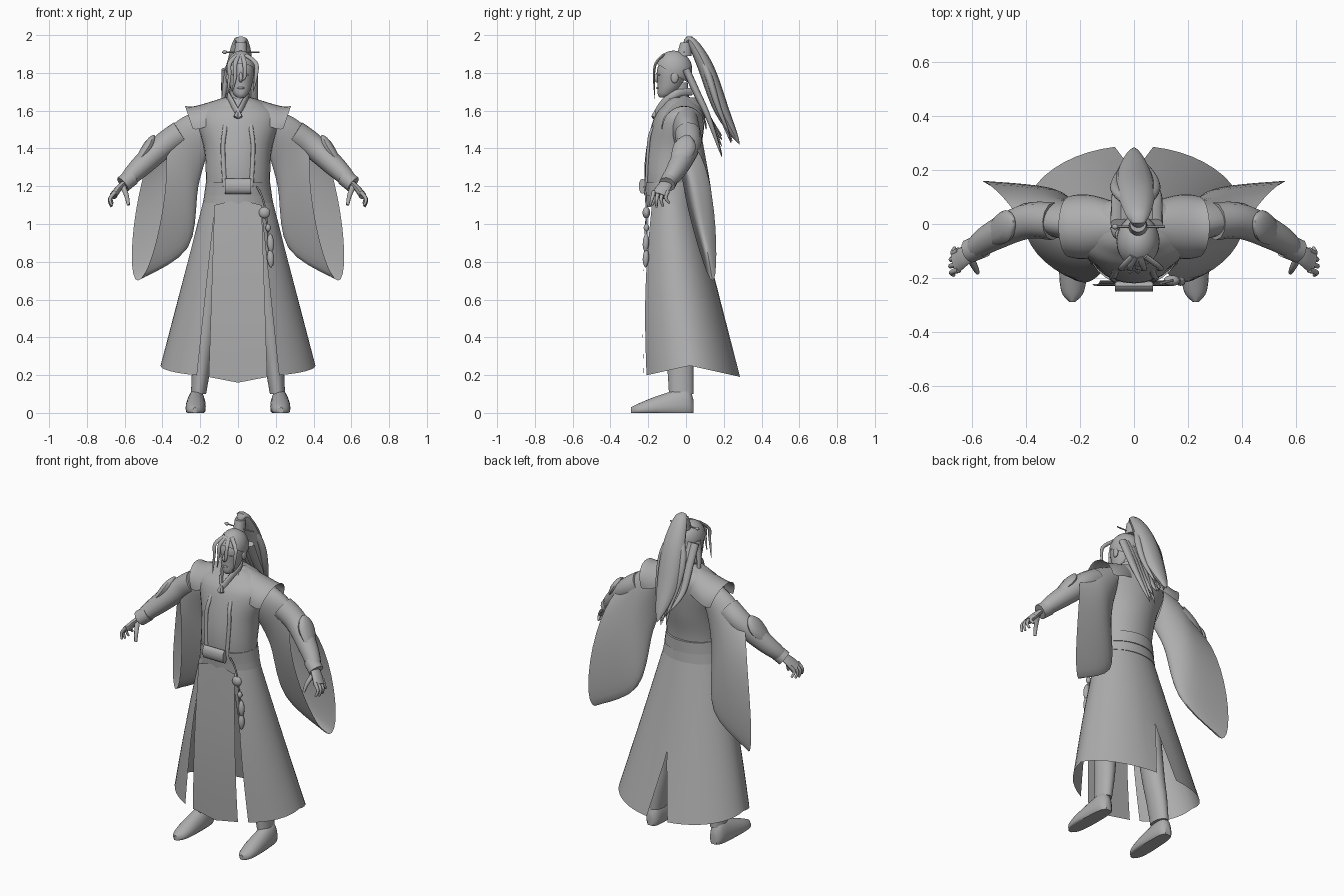
import bpy, bmesh, random
from math import sin, cos, pi, radians
from mathutils import Vector

cube = bpy.data.objects.get("Cube")
if cube:
    bpy.data.objects.remove(cube)
random.seed(4)

X, Y, Z = (Vector(axis) for axis in ((1, 0, 0), (0, 1, 0), (0, 0, 1)))
grey = (.42, .42, .42, 1)
clay = bpy.data.materials.new("plain grey")
clay.use_nodes = True
clay.diffuse_color = grey
clay.node_tree.nodes["Principled BSDF"].inputs["Base Color"].default_value = grey


def finish(name, bm, mirror=False):
    bmesh.ops.recalc_face_normals(bm, faces=bm.faces)
    mesh = bpy.data.meshes.new(name)
    bm.to_mesh(mesh)
    bm.free()
    part = bpy.data.objects.new(name, mesh)
    bpy.context.collection.objects.link(part)
    mesh.materials.append(clay)
    bpy.ops.object.select_all(action="DESELECT")
    part.select_set(True)
    bpy.context.view_layer.objects.active = part
    bpy.ops.object.shade_smooth_by_angle(angle=radians(45))
    if mirror:
        part.modifiers.new("mirror", "MIRROR")


def skin(name, rows, closed=True, caps=True, mirror=False):
    """Skin equal rows of points; closed rows become rings."""
    bm = bmesh.new()
    rings = [[bm.verts.new(point) for point in row] for row in rows]
    count = len(rings[0])
    for low, high in zip(rings, rings[1:]):
        for i in range(count if closed else count - 1):
            j = (i + 1) % count
            bm.faces.new((low[i], low[j], high[j], high[i]))
    if closed and caps:
        bm.faces.new(rings[0])
        bm.faces.new(rings[-1])
    finish(name, bm, mirror)


def steps(count, start=0, end=1):
    return [start + (end - start) * i / (count - 1) for i in range(count)]


def turn(count):
    return [2 * pi * i / count for i in range(count)]


def smooth(keys, parts=5):
    """Catmull-Rom curve through tuples of numbers."""
    padded = [keys[0], *keys, keys[-1]]
    result = []
    for group in zip(padded, padded[1:], padded[2:], padded[3:]):
        for t in steps(parts + 1)[:-1]:
            result.append([b + t / 2 * (c - a + t * (2 * a - 5 * b + 4 * c - d + t * (3 * (b - c) + d - a)))
                           for a, b, c, d in zip(*group)])
    return result + [list(keys[-1])]


def stack(name, keys, lean=lambda z: 0, mirror=False):
    """Level ellipses given as height, half width, front and back."""
    rows = [[Vector((lean(z) + wide * sin(a), (front + back) / 2 - (back - front) / 2 * cos(a), z))
             for a in turn(28)] for z, wide, front, back in smooth(keys)]
    skin(name, rows, mirror=mirror)


def even(t):
    return 1


def pointed(t):
    return 1 - .95 * t ** 3


def leaf(t):
    return .15 + .85 * sin(pi * t)


def tube(name, path, wide, deep, swell=even, side=X, mirror=False):
    """Ellipses along a smooth path, scaled by the swell rule."""
    points = [Vector(point) for point in smooth(path)]
    last = len(points) - 1
    rows = []
    for i, point in enumerate(points):
        along = (points[min(i + 1, last)] - points[max(i - 1, 0)]).normalized()
        across = (side - along * side.dot(along)).normalized()
        out = along.cross(across)
        size = swell(i / last)
        rows.append([point + (across * wide * cos(a) + out * deep * sin(a)) * size for a in turn(12)])
    skin(name, rows, mirror=mirror)


def sphere(centre, size):
    bm = bmesh.new()
    bmesh.ops.create_uvsphere(bm, u_segments=24, v_segments=16, radius=1)
    bmesh.ops.scale(bm, vec=size, verts=bm.verts)
    bmesh.ops.translate(bm, vec=centre, verts=bm.verts)
    return bm


# Torso, neck and waist
stack("torso", [(1.1, .17, -.2, .04), (1.25, .17, -.22, .05), (1.4, .18, -.21, .08),
                (1.56, .22, -.17, .1), (1.63, .16, -.12, .09), (1.67, .07, -.09, .05)])
stack("neck", [(1.6, .05, -.1, .02), (1.75, .04, -.09, .01)])
stack("waist_flap", [(1.09, .19, -.21, .06), (1.2, .17, -.22, .05)])
stack("belt", [(1.15, .18, -.22, .06), (1.22, .17, -.23, .06)])
tube("belt_knot", [(-.07, -.23, 1.2), (.07, -.23, 1.2)], wide=.04, deep=.02, side=Z)
tube("collar", [(-.01, -.17, 1.56), (.03, -.12, 1.64), (.05, -.05, 1.69), (0, .03, 1.7)],
     wide=.02, deep=.01, side=Z, mirror=True)
tube("lapel", [(.05, -.08, 1.66), (.07, -.18, 1.5), (.08, -.2, 1.4), (.07, -.21, 1.2)],
     wide=.012, deep=.008, mirror=True)

# Vest shoulders with a raised outer lip
rows = []
for t in steps(14):
    half = .08 + .04 * sin(pi * t * .7)
    top = 1.68 - .075 * t + .02 * t ** 8
    rows.append([Vector((.04 + .24 * t - .04 * t * t * (1 - cos(a)), half * sin(a) - .01, top - .12 * (1 - cos(a))))
                 for a in steps(17, -pi / 2, pi / 2)])
skin("vest_shoulder", rows, closed=False, mirror=True)

# Wide hanging sleeves, open on the outer side
rows = []
profile = smooth([(.17, 1.62, .16, -.02, 1.38), (.3, 1.56, .21, .04, 1.2),
                  (.38, 1.49, .27, .11, .87), (.41, 1.44, .53, .14, .7)])
for t, (top_x, top_z, low_x, low_y, low_z) in zip(steps(len(profile)), profile):
    ring = []
    for a in turn(28):
        down = (1 - cos(a)) / 2
        ring.append(Vector((top_x + (low_x - top_x) * down + .07 * t * t * sin(a),
                            low_y * down ** .8 + .09 * (1 - down / 2) * sin(a),
                            top_z + (low_z - top_z) * down)))
    rows.append(ring)
skin("hanging_sleeve", rows, caps=False, mirror=True)

# Forearm, cuff and elbow guard
tube("forearm", [(.3, .01, 1.48), (.4, .01, 1.41), (.53, -.05, 1.29), (.6, -.1, 1.22)],
     wide=.07, deep=.07, swell=lambda t: 1 - t * t / 2, side=Y, mirror=True)
tube("wrist_cuff", [(.56, -.08, 1.25), (.61, -.1, 1.21)], wide=.045, deep=.045, side=Y, mirror=True)
tube("elbow_guard", [(.445, .01, 1.47), (.48, -.01, 1.4), (.55, -.06, 1.3)],
     wide=.06, deep=.03, swell=leaf, side=Y, mirror=True)

# Hand with bent fingers
tube("palm", [(.6, -.1, 1.22), (.63, -.12, 1.19), (.66, -.14, 1.15)], wide=.045, deep=.02,
     swell=lambda t: .7 + .3 * t, side=Y, mirror=True)
for i, reach in enumerate((.9, 1, .95, .75)):
    y = .024 * i - .17
    tube("finger", [(.65, y, 1.17), (.65 + .03 * reach, y - .01, 1.17 - .04 * reach),
                    (.65 + .02 * reach, y - .02 + .01 * i, 1.17 - .08 * reach)],
         wide=.012, deep=.012, swell=lambda t: 1 - t / 2, side=Y, mirror=True)
tube("thumb", [(.61, -.12, 1.2), (.59, -.16, 1.15), (.58, -.18, 1.1)],
     wide=.016, deep=.016, swell=lambda t: 1 - t / 2, side=Y, mirror=True)

# Robe skirt: a front panel and two side panels with slits between
rows = []
for t in steps(13):
    rows.append([Vector((x * (.125 + .03 * t), -.21 - .02 * sin(pi * t * .8), 1.13 - .03 * abs(x)
                         - t * (.97 - .06 * abs(x)))) for x in steps(9, -1, 1)])
skin("skirt_front_panel", rows, closed=False)

rows = []
for t in steps(15):
    row = []
    for u in steps(20):
        waist, hem = radians(40 + 140 * u), radians(32 + 138 * u)
        high = Vector((.187 * sin(waist), -.08 - .13 * cos(waist), 1.11))
        low = Vector((.41 * sin(hem), .02 - .27 * cos(hem), .25 - .06 * abs(cos(hem))))
        point = high.lerp(low, t)
        point.y -= .02 * sin(pi * t) * (1 - u) ** 2
        if u == 1:  # the back edges meet above the slit
            point.x = low.x * max(0, t - .6) / .4
        row.append(point)
    rows.append(row)
skin("skirt_side_panel", rows, closed=False, mirror=True)

# Legs and boots
stack("leg", [(1.05, .08, -.16, .03), (.45, .06, -.12, .03), (.25, .05, -.1, .04), (.1, .04, -.09, .04)],
      lean=lambda z: .22 - .11 * z, mirror=True)
rows = []
for y, wide, top in smooth([(.04, .02, .07), (0, .045, .13), (-.15, .053, .09), (-.25, .042, .05), (-.29, .01, .03)]):
    rows.append([Vector((.22 - .03 * y + wide * cos(a), y, top * max(0, .3 + .7 * sin(a)))) for a in turn(20)])
skin("boot", rows, mirror=True)

# Head and face
middle = .015
stack("head", [(1.67, .02, -.14, -.1), (1.69, .04, -.15, -.06), (1.74, .06, -.15, -.02),
               (1.83, .07, -.15, .01), (1.9, .03, -.1, -.03)], lean=lambda z: middle)
tube("nose", [(middle, -.145, 1.81), (middle, -.16, 1.77), (middle, -.15, 1.75)], wide=.011, deep=.011, swell=leaf)
tube("mouth", [(middle - .02, -.145, 1.72), (middle, -.153, 1.72), (middle + .02, -.145, 1.72)],
     wide=.006, deep=.005, swell=leaf, side=Z)
for sign in (-1, 1):
    finish("ear", sphere((middle + sign * .07, -.06, 1.775), (.01, .02, .03)))
    finish("eye", sphere((middle + sign * .028, -.14, 1.79), (.015, .008, .006)))

# Hair cap cut along the hairline
bm = sphere((middle, -.065, 1.818), (.08, .098, .1))
bmesh.ops.bisect_plane(bm, geom=bm.verts[:] + bm.edges[:] + bm.faces[:],
                       plane_co=(0, -.15, 1.845), plane_no=(0, .6, 1), clear_inner=True)
finish("hair_cap", bm)

# Topknot, hairpin and ponytail
stack("topknot", [(1.89, .035, -.05, .03), (1.96, .03, -.03, .03)], lean=lambda z: middle)
tube("hairpin", [(-.085, -.01, 1.91), (.115, -.01, 1.91)], wide=.004, deep=.004, side=Z)
finish("hairpin_head", sphere((-.07, -.01, 1.91), (.012, .01, .01)))
tube("ponytail", [(middle, -.01, 1.93), (middle, .02, 1.974), (.01, .1, 1.84), (0, .19, 1.6), (0, .285, 1.42)],
     wide=.075, deep=.045, swell=lambda t: .2 * (1 - t) + .9 * sin(pi * t ** 1.5))

# Long locks: an outer layer on the ponytail and an inner one down the back
for x in steps(6, -.06, .07):
    tip = random.uniform(1.42, 1.54)
    tube("ponytail_lock", [(middle, .06, 1.93), (x, .12, 1.78), (x, .17, 1.62), (x / 2, .25 - abs(x) / 4, tip)],
         wide=.025, deep=.02, swell=pointed)
for x in steps(7, -.06, .08):
    tip = random.uniform(1.33, 1.48)
    tube("back_lock", [(x, 0, 1.82), (x, .05, 1.71), (x, .12, 1.56), (x / 2, .19, tip)],
         wide=.027, deep=.02, swell=pointed)

# Loose locks framing the face
for x, tip in ((-.06, 1.66), (-.03, 1.7), (.02, 1.76), (.08, 1.7)):
    tube("front_lock", [(middle + x / 3, -.12, 1.895), (middle + x, -.16, 1.85), (middle + x, -.17, 1.78), (x, -.165, tip)],
         wide=.012, deep=.007, swell=pointed)
tube("side_lock", [(-.055, -.04, 1.82), (-.07, -.03, 1.72), (-.085, 0, 1.6)], wide=.015, deep=.02, swell=pointed)

# Hanging belt charm
tube("charm_cord", [(.1, -.22, 1.2), (.14, -.21, 1.1), (.17, -.21, .86)], wide=.005, deep=.005)
finish("charm_disc", sphere((.14, -.21, 1.06), (.03, .02, .03)))
finish("charm_bead", sphere((.16, -.21, .98), (.014, .014, .02)))
for top in (.95, .87):
    tube("charm_tassel", [(.17, -.21, top), (.175, -.215, top - .1)], wide=.019, deep=.017, swell=leaf)
